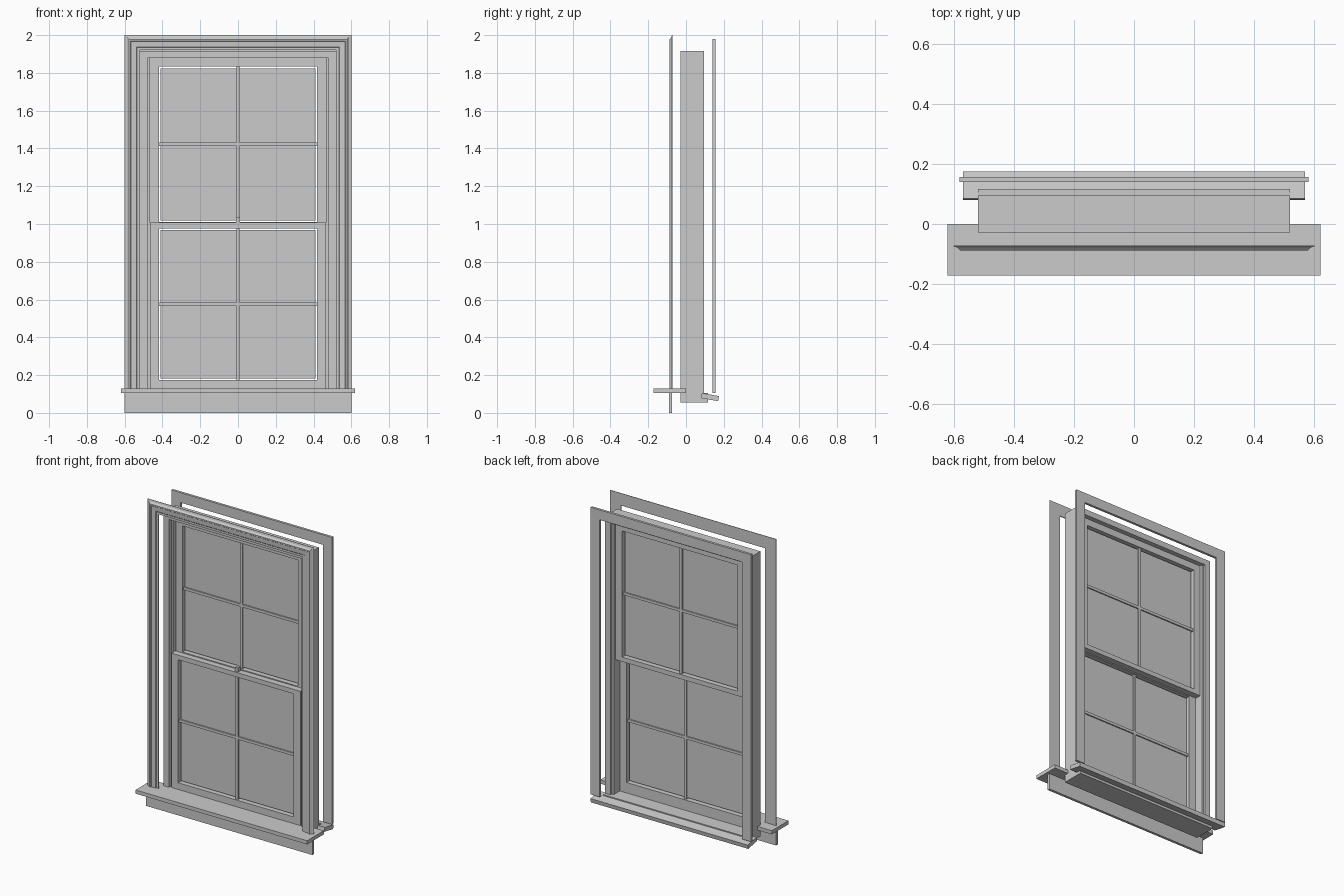
import bpy, bmesh, math
from mathutils import Matrix

if "Cube" in bpy.data.objects:
    bpy.data.objects.remove(bpy.data.objects["Cube"])


def finish(name, bm):
    bmesh.ops.recalc_face_normals(bm, faces=bm.faces[:])
    mesh = bpy.data.meshes.new(name)
    bm.to_mesh(mesh)
    bm.free()
    ob = bpy.data.objects.new(name, mesh)
    bpy.context.collection.objects.link(ob)
    return ob


def box(name, x, y, z, tilt=0.0):
    """Box from (min, max) ranges, optionally tilted about x."""
    bm = bmesh.new()
    bmesh.ops.create_cube(bm, size=1)
    bm.transform(Matrix.Diagonal((x[1] - x[0], y[1] - y[0], z[1] - z[0], 1)))
    bm.transform(Matrix.Rotation(tilt, 4, 'X'))
    bm.transform(Matrix.Translation((sum(x) / 2, sum(y) / 2, sum(z) / 2)))
    return finish(name, bm)


def wide(name, half, y, z, tilt=0.0):
    return box(name, (-half, half), y, z, tilt)


def pair(name, x, y, z):
    box("left_" + name, (-x[1], -x[0]), y, z)
    box("right_" + name, x, y, z)


def mitred_casing(name, half, bottom, top, profile):
    """Sweep a (inset, y) profile up one side, across the top and down."""
    bm = bmesh.new()
    rings = []
    for d, y in profile:
        x, z = half - d, top - d
        path = [(-x, y, bottom), (-x, y, z), (x, y, z), (x, y, bottom)]
        rings.append([bm.verts.new(p) for p in path])
    for i, a in enumerate(rings):
        b = rings[(i + 1) % len(rings)]
        for j in range(3):
            bm.faces.new((a[j], a[j + 1], b[j + 1], b[j]))
    bm.faces.new([r[0] for r in rings])
    bm.faces.new([r[3] for r in rings])
    return finish(name, bm)


def sash(name, y, z, rail_low, rail_high):
    """Stiles, rails, crossed glazing bars and a pane with a small gap."""
    y0, y1 = y
    z0, z1 = z
    mid = (y0 + y1) / 2
    lo, hi = z0 + rail_low, z1 - rail_high
    pair(name + "_stile", (0.417, 0.465), y, z)
    wide(name + "_bottom_rail", 0.417, y, (z0, lo))
    wide(name + "_top_rail", 0.417, y, (hi, z1))
    bar_y = (mid - 0.011, mid + 0.011)
    centre = (lo + hi) / 2
    wide(name + "_vertical_bar", 0.009, bar_y, (lo, hi))
    wide(name + "_horizontal_bar", 0.417, bar_y, (centre - 0.009, centre + 0.009))
    wide(name + "_glass", 0.409, (mid - 0.003, mid + 0.003), (lo + 0.009, hi - 0.009))


# Interior moulded casing, stool and apron
mitred_casing("interior_casing", 0.6, 0.13, 2.0, [
    (0, -0.072), (0, -0.075), (0.012, -0.078), (0.022, -0.088), (0.030, -0.088),
    (0.033, -0.084), (0.062, -0.082), (0.066, -0.078), (0.08, -0.078), (0.08, -0.072)])
wide("stool", 0.62, (-0.172, 0.0), (0.106, 0.13))
wide("apron", 0.6, (-0.09, -0.073), (0.0, 0.106))

# Jamb frame
pair("jamb", (0.478, 0.518), (-0.028, 0.094), (0.106, 1.916))
wide("head_jamb", 0.478, (-0.028, 0.094), (1.878, 1.916))
pair("jamb_liner", (0.465, 0.478), (-0.005, 0.08), (0.106, 1.878))
wide("sub_sill", 0.518, (-0.028, 0.116), (0.056, 0.106))

# Sashes and latch
sash("lower_sash", (-0.022, 0.018), (0.106, 1.007), 0.068, 0.03)
sash("upper_sash", (0.023, 0.063), (0.98, 1.878), 0.03, 0.045)
wide("latch", 0.01, (-0.015, 0.012), (1.007, 1.035))

# Exterior casing and sloped sill
pair("exterior_side_casing", (0.515, 0.58), (0.14, 0.156), (0.106, 1.915))
wide("exterior_head_casing", 0.58, (0.14, 0.156), (1.915, 1.98))
wide("exterior_sill", 0.568, (0.081, 0.173), (0.07, 0.097), -math.radians(10))
